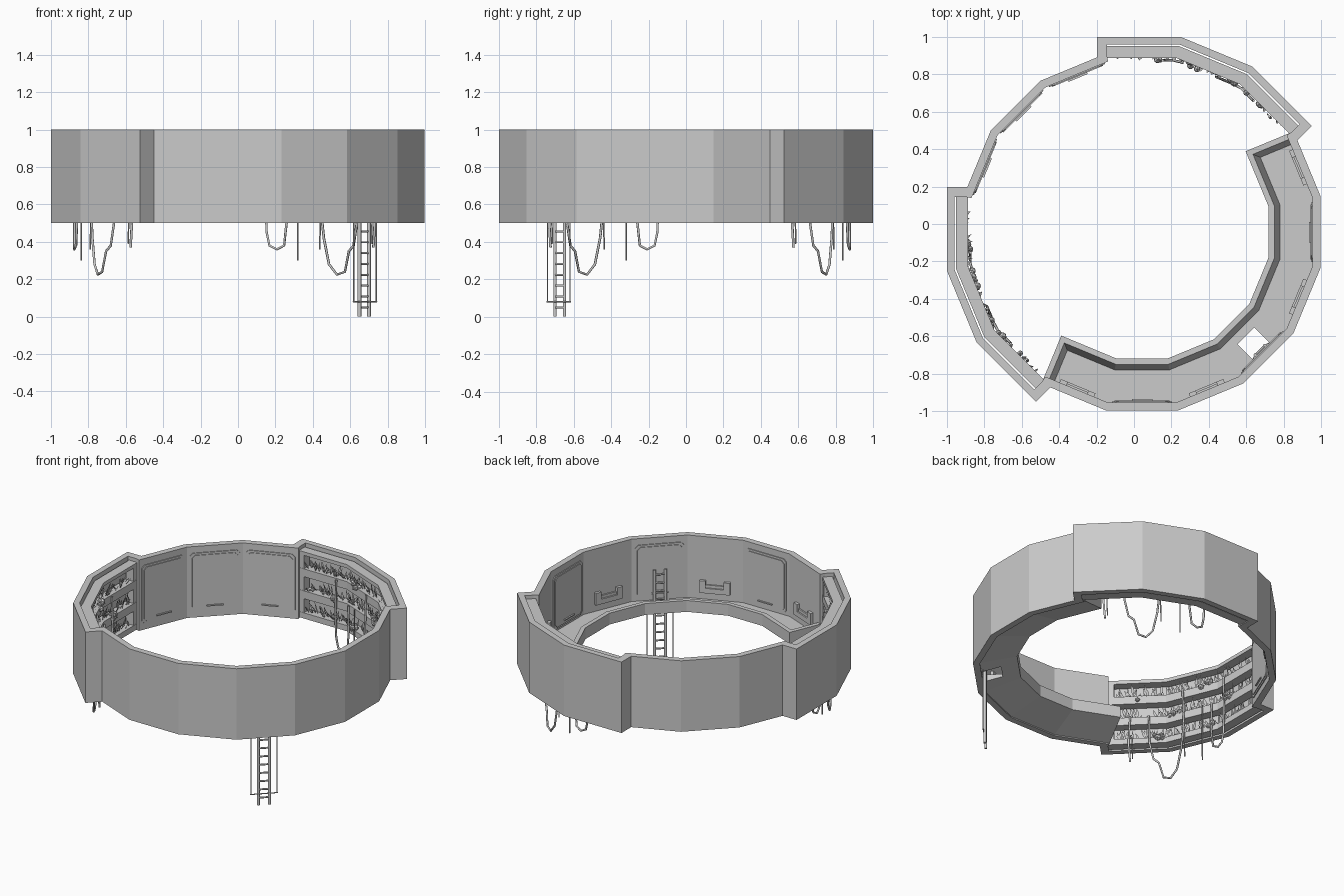
import bpy, bmesh, math, random
from mathutils import Vector

if "Cube" in bpy.data.objects:
    bpy.data.objects.remove(bpy.data.objects["Cube"])

random.seed(4)
C = 0.043                       # ring centre is (C, -C)
TAN = math.tan(math.radians(11.25))


def P(phi, ap, t, z, s=1):
    """Point on the ring side whose normal is phi from the ladder axis; s mirrors it."""
    a = math.radians(-45 + s * phi)
    t *= s
    return Vector((C + ap * math.cos(a) - t * math.sin(a),
                   -C + ap * math.sin(a) + t * math.cos(a), z))


def V(phi, ap, z, s=1):
    return P(phi, ap, ap * TAN, z, s)


def F(u, ap, z, s=1):
    """Point at arc length u along the three sides of a planter bay."""
    h = ap * TAN
    k = round(max(-1, min(1, u / (2 * h))))
    return P(112.5 + 22.5 * k, ap, u - 2 * h * k, z, s)


def add(name, bm):
    bmesh.ops.remove_doubles(bm, verts=bm.verts, dist=1e-5)
    bmesh.ops.recalc_face_normals(bm, faces=bm.faces)
    me = bpy.data.meshes.new(name)
    bm.to_mesh(me)
    bm.free()
    ob = bpy.data.objects.new(name, me)
    bpy.context.collection.objects.link(ob)
    return ob


def loft(name, rows, bm=None):
    """Closed cross-section (rows) swept along polylines, capped at both ends."""
    own = bm is None
    bm = bm or bmesh.new()
    seen = {}

    def vert(p):
        k = tuple(round(c, 5) for c in p)
        if k not in seen:
            seen[k] = bm.verts.new(p)
        return seen[k]

    g = [[vert(p) for p in r] for r in rows]
    n = len(g)

    def face(vs):
        vs = list(dict.fromkeys(vs))
        if len(vs) > 2 and not bm.faces.get(vs):
            bm.faces.new(vs)

    for i in range(n):
        a, b = g[i], g[(i + 1) % n]
        for j in range(len(a) - 1):
            face([a[j], a[j + 1], b[j + 1], b[j]])
    face([r[0] for r in g])
    face([r[-1] for r in g])
    return add(name, bm) if own else None


def section(line, a0, a1, z0, z1):
    return [line(a0, z0), line(a1, z0), line(a1, z1), line(a0, z1)]


def block(name, phi, s, t0, t1, a0, a1, z0, z1, bm=None):
    return loft(name, section(lambda a, z: [P(phi, a, t0, z, s), P(phi, a, t1, z, s)], a0, a1, z0, z1), bm)


def tube(name, lines, r, res=1):
    cu = bpy.data.curves.new(name, 'CURVE')
    cu.dimensions = '3D'
    cu.bevel_depth, cu.bevel_resolution, cu.use_fill_caps = r, res, True
    for pts in lines:
        sp = cu.splines.new('POLY')
        sp.points.add(len(pts) - 1)
        for q, p in zip(sp.points, pts):
            q.co = (*p, 1)
    ob = bpy.data.objects.new(name, cu)
    bpy.context.collection.objects.link(ob)


def panel(name, phi, s, w, z0, z1, ap):
    """Chamfered door plate with a raised inner plate and a low handle."""
    bm = bmesh.new()
    for inset, d in ((0, 0.006), (0.014, 0.011)):
        x, lo, hi, c = w / 2 - inset, z0 + inset, z1 - inset, 0.02
        o = [(-x + c, lo), (x - c, lo), (x, lo + c), (x, hi - c),
             (x - c, hi), (-x + c, hi), (-x, hi - c), (-x, lo + c)]
        o.append(o[0])
        f = [bm.verts.new(P(phi, ap - d, t, z, s)) for t, z in o[:-1]]
        b = [bm.verts.new(P(phi, ap + 0.01, t, z, s)) for t, z in o[:-1]]
        bm.faces.new(f)
        bm.faces.new(b)
        for i in range(8):
            j = (i + 1) % 8
            bm.faces.new([f[i], f[j], b[j], b[i]])
    block(name, phi, s, -0.055, 0.055, ap - 0.02, ap, z0 + 0.035, z0 + 0.043, bm)
    add(name, bm)


# main walls: deck side (seven sides) and the plain side opposite (three sides)
def arc(first, last):
    return lambda a, z: [V(first + 22.5 * i, a, z) for i in range(round((last - first) / 22.5) + 1)]

loft("deck_wall", section(arc(-90, 67.5), 0.912, 0.955, 0.5, 1))
loft("plain_wall", section(arc(135, 202.5), 0.912, 0.955, 0.5, 1))

# deck with sloping underside and a parapet that wraps around its ends
A = 0.94


def deck_line(d, z, z_end=None):
    a, t = 0.677 + d, A * TAN - d
    ze = z if z_end is None else z_end
    return ([P(-67.5, A, -t, ze), P(-67.5, a, -t, z)] + [V(-67.5 + 22.5 * i, a, z) for i in range(6)]
            + [P(67.5, a, t, z), P(67.5, A, t, ze)])


def wall_line(z, d):
    e0, e1 = P(-67.5, A, d - A * TAN, z), P(67.5, A, A * TAN - d, z)
    return [e0, e0] + [V(-67.5 + 22.5 * i, A, z) for i in range(6)] + [e1, e1]

deck = loft("deck", [wall_line(0.5, 0), deck_line(0, 0.57, 0.5), deck_line(0, 0.65), deck_line(0.03, 0.65),
                     deck_line(0.06, 0.56), wall_line(0.56, 0.06)])
cutter = block("hatch_cutter", 0, 1, -0.063, 0.063, 0.786, 0.908, 0.4, 0.7)
cutter.hide_render = True
cutter.hide_viewport = True
m = deck.modifiers.new("hatch", 'BOOLEAN')
m.object, m.operation, m.solver = cutter, 'DIFFERENCE', 'EXACT'

# door panels
for phi in (157.5, 180, 202.5):
    panel("wall_panel", phi, 1, 0.325, 0.545, 0.955, 0.912)
for phi in (-45, 0, 45):
    panel("deck_door", phi, 1, 0.32, 0.575, 0.955, 0.912)

# wall consoles between the doors
for s in (1, -1):
    for phi in (22.5, 67.5):
        bm = bmesh.new()
        for t0, t1, z0, z1, d in ((-0.1, 0.1, 0.61, 0.645, 0.02), (-0.1, -0.06, 0.645, 0.695, 0.02),
                                  (0.06, 0.1, 0.645, 0.695, 0.02), (-0.06, 0.06, 0.645, 0.665, 0.01)):
            block("", phi, s, t0, t1, 0.912 - d, 0.92, z0, z1, bm)
        add("wall_console", bm)

# two planter bays
SLOTS = [(0.545, 0.645), (0.7, 0.8), (0.855, 0.95)]
for s in (1, -1):
    def bay(T):
        return lambda a, z: [P(135, a, T, z, s), V(112.5, a, z, s), V(90, a, z, s), P(90, a, -T, z, s)]

    loft("bay_wall", section(bay(0.24), 1.003, 1.043, 0.5, 1))
    block("bay_end", 135, s, 0.188, 0.24, 0.912, 1.04, 0.5, 1)
    block("bay_end", 90, s, -0.24, -0.188, 0.912, 1.04, 0.5, 1)
    edges = [0.505] + [z for sl in SLOTS for z in sl] + [0.975]
    for z0, z1 in zip(edges[::2], edges[1::2]):
        loft("planter_shelf", section(bay(0.188), 0.93, 0.994, z0, z1))
    for u in (0.535, -0.535):
        k = 1 if u > 0 else -1
        block("planter_post", 112.5 + 22.5 * k, s, k * 0.15, k * 0.188, 0.932, 0.99, 0.51, 0.97)

    # leaves: small folded blades
    bm = bmesh.new()
    for z0, z1 in SLOTS:
        for i in range(95):
            u, ap = random.uniform(-0.5, 0.5), random.uniform(0.94, 0.98)
            h, w = random.uniform(0.03, 0.085), random.uniform(0.006, 0.012)
            du, da = random.uniform(-0.03, 0.03), random.uniform(-0.035, 0.01)
            q = [F(u, ap, z0, s), F(u + du / 2 - w, ap + da / 2, z0 + h / 2, s),
                 F(u + du, ap + da, z0 + h, s), F(u + du / 2 + w, ap + da / 2, z0 + h / 2, s)]
            bm.faces.new([bm.verts.new(p) for p in q])
    add("leaves", bm)

    # leafy clumps spilling over the shelves
    bm = bmesh.new()
    for u, z in ((0.1, 0.84), (-0.13, 0.7), (0.14, 0.55), (-0.22, 0.55), (-0.33, 0.83), (0.3, 0.69)):
        for i in range(5):
            r = bmesh.ops.create_icosphere(bm, subdivisions=1, radius=random.uniform(0.012, 0.024))
            o = F(u + random.uniform(-0.04, 0.04), random.uniform(0.915, 0.95), z + random.uniform(-0.01, 0.03), s)
            bmesh.ops.translate(bm, verts=r["verts"], vec=o)
    add("foliage", bm)

    # hanging vines
    vines = [[(0.255, 0.85), (0.26, 0.6), (0.255, 0.45), (0.24, 0.38), (0.2, 0.36), (0.16, 0.38), (0.146, 0.5), (0.15, 0.7)],
             [(-0.06, 0.86), (-0.05, 0.6), (-0.07, 0.42), (-0.1, 0.28), (-0.146, 0.225), (-0.195, 0.24),
              (-0.225, 0.35), (-0.26, 0.38), (-0.285, 0.5), (-0.29, 0.7)],
             [(-0.41, 0.7), (-0.42, 0.5), (-0.41, 0.37)]]
    tube("vines", [[F(u, 0.918, z, s) for u, z in v] for v in vines], 0.007)
    thin = [[(0.08, 0.7), (0.082, 0.3)], [(-0.05, 0.55), (-0.045, 0.36)], [(-0.4, 0.55), (-0.395, 0.39)]]
    tube("thin_vines", [[F(u, 0.92, z, s) for u, z in v] for v in thin], 0.004)

# ladder through the hatch
rails = [[P(0, 0.893, t, 0), P(0, 0.893, t, 0.78)] for t in (-0.036, 0.036)]
tube("ladder_rails", rails, 0.010)
tube("ladder_rungs", [[P(0, 0.893, -0.036, 0.05 + 0.058 * i), P(0, 0.893, 0.036, 0.05 + 0.058 * i)]
                      for i in range(13)], 0.006)
# side guide rods and their foot bar
tube("guide_rods", [[P(0, 0.9, t, 0.08), P(0, 0.9, t, 0.53)] for t in (-0.085, 0.085)]
     + [[P(0, 0.9, -0.09, 0.08), P(0, 0.9, 0.09, 0.08)]], 0.0035)
